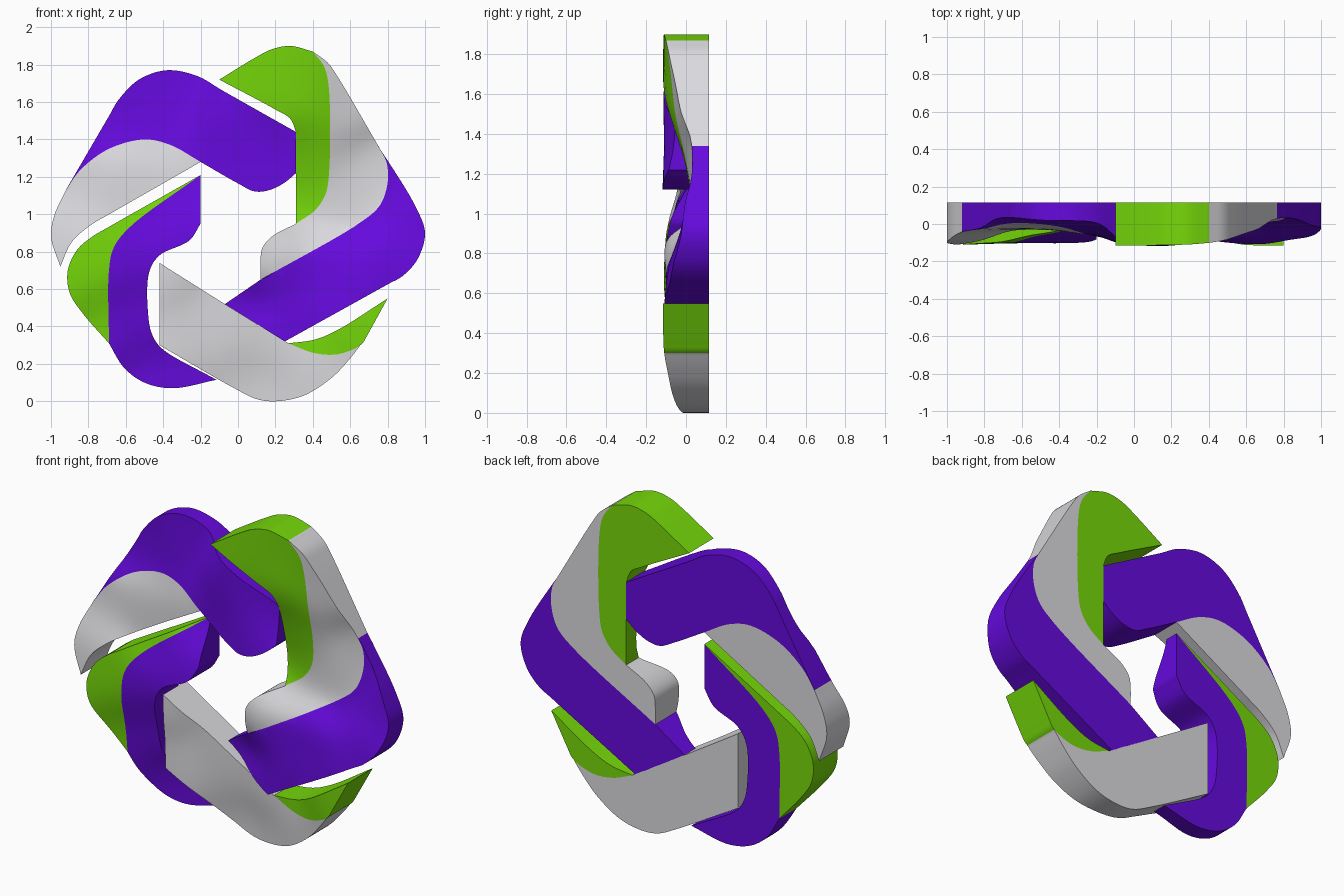
import bpy, bmesh, math
from mathutils import Vector
from mathutils.geometry import delaunay_2d_cdt

if "Cube" in bpy.data.objects:
    bpy.data.objects.remove(bpy.data.objects["Cube"])

BACK = 0.115
GRID = 0.035


def material(name, rgb):
    m = bpy.data.materials.new(name)
    m.use_nodes = True
    m.diffuse_color = (*rgb, 1)
    m.node_tree.nodes["Principled BSDF"].inputs["Base Color"].default_value = (*rgb, 1)
    return m


MATS = [material("purple", (0.13, 0.003, 0.72)),
        material("light grey", (0.71, 0.71, 0.74)),
        material("green", (0.18, 0.69, 0.003))]
PURPLE, GREY, GREEN = range(3)


def smooth(pts, steps=8):
    """Curve through the points, centripetal so long runs stay straight."""
    p = [Vector(q) for q in pts]
    t = [0.0]
    for a, b in zip(p, p[1:]):
        t.append(t[-1] + math.sqrt((b - a).length))
    slope = [(p[i + 1] - p[i]) / (t[i + 1] - t[i]) for i in range(len(p) - 1)]
    tan = [slope[0]]
    for i in range(1, len(p) - 1):
        h0, h1 = t[i] - t[i - 1], t[i + 1] - t[i]
        tan.append((slope[i - 1] * h1 + slope[i] * h0) / (h0 + h1))
    tan.append(slope[-1])
    out = []
    for i in range(len(p) - 1):
        h = t[i + 1] - t[i]
        for k in range(steps):
            s = k / steps
            out.append(p[i] * (2 * s**3 - 3 * s**2 + 1) + tan[i] * h * (s**3 - 2 * s**2 + s)
                       + p[i + 1] * (3 * s**2 - 2 * s**3) + tan[i + 1] * h * (s**3 - s**2))
    return out + [p[-1]]


def depth(x, z, marks):
    """Front surface, blended softly between depth marks (x, z, y)."""
    total = value = 0.0
    for mx, mz, my in marks:
        w = math.exp(-((x - mx)**2 + (z - mz)**2) / 0.035) + 1e-9
        total += w
        value += w * my
    return value / total


def band(name, regions, marks):
    """Solid band: colour regions share edges, flat back, twisting front."""
    points, index, loops = [], {}, []
    for mat, paths in regions:
        loop = []
        for path in paths:
            pts = smooth(path)
            if loop and (pts[0] - loop[-1]).length > 1e-4:
                pts.reverse()
            loop += pts[1:] if loop else pts
        loop.pop()
        area = sum(a.x * b.y - b.x * a.y for a, b in zip(loop, loop[1:] + loop[:1]))
        if area < 0:
            loop.reverse()
        ids = []
        for q in loop:
            key = (round(q.x, 4), round(q.y, 4))
            if key not in index:
                index[key] = len(points)
                points.append(q)
            ids.append(index[key])
        loops.append(ids)
    # inner grid points let the front bend
    rim = points[:]
    for i in range(int(2 / GRID)):
        for j in range(int(2 / GRID)):
            q = Vector((-1 + i * GRID, j * GRID))
            if min((q - r).length_squared for r in rim) > (0.5 * GRID)**2:
                points.append(q)
    flat, _, tris, _, _, source = delaunay_2d_cdt(points, [], loops, 1, 1e-5)

    bm = bmesh.new()
    verts = {}
    for tri, src in zip(tris, source):
        if not src:
            continue
        for k in tri:
            if k not in verts:
                verts[k] = bm.verts.new((flat[k].x, BACK, flat[k].y))
        f = bm.faces.new([verts[k] for k in tri])
        f.material_index = regions[src[0]][0]
    back = set(bm.faces)
    ret = bmesh.ops.extrude_face_region(bm, geom=bm.faces[:], use_keep_orig=True)
    front = {g for g in ret["geom"] if isinstance(g, bmesh.types.BMFace)}
    for v in {v for f in front for v in f.verts}:
        v.co.y = depth(v.co.x, v.co.z, marks)
    # side walls take the colour of the region they border
    for f in bm.faces:
        if f not in back and f not in front:
            for e in f.edges:
                for g in e.link_faces:
                    if g in back:
                        f.material_index = g.material_index
    bmesh.ops.recalc_face_normals(bm, faces=bm.faces[:])
    me = bpy.data.meshes.new(name)
    bm.to_mesh(me)
    bm.free()
    for m in MATS:
        me.materials.append(m)
    ob = bpy.data.objects.new(name, me)
    bpy.context.collection.objects.link(ob)
    bpy.ops.object.select_all(action="DESELECT")
    ob.select_set(True)
    bpy.context.view_layer.objects.active = ob
    bpy.ops.object.shade_smooth_by_angle(angle=math.radians(35))


# upper band: purple arm with grey tail
mid = [(-.92, 1.13), (-.84, 1.24), (-.69, 1.35), (-.5, 1.4), (-.36, 1.37), (-.2, 1.28)]
band("upper_band", [
    (PURPLE, [mid,
              [(-.2, 1.28), (0, 1.165), (.09, 1.122), (.17, 1.13), (.25, 1.17), (.31, 1.22)],
              [(.31, 1.22), (.31, 1.44)],
              [(.31, 1.44), (-.08, 1.66), (-.22, 1.74), (-.38, 1.77), (-.53, 1.72),
               (-.64, 1.61), (-.69, 1.525), (-.92, 1.13)]]),
    (GREY, [mid,
            [(-.2, 1.28), (-.68, 1.005), (-.79, .94), (-.89, .85), (-.95, .72)],
            [(-.95, .72), (-1, .88), (-.98, 1.0), (-.92, 1.13)]]),
], [(.31, 1.44, -.04), (.1, 1.13, -.12), (.06, 1.33, -.12), (.02, 1.5, -.12), (-.35, 1.72, .02),
    (-.65, 1.55, .04), (-.4, 1.5, 0), (-.9, 1.15, -.03), (-.55, 1.2, -.03), (-.2, 1.28, -.06),
    (-.98, .9, -.1), (-.95, .72, -.115)])

# large side band: green top, grey bend, purple arm
mid_a = [(.4, 1.87), (.46, 1.79), (.485, 1.68), (.485, 1.2), (.465, 1.1), (.41, 1.02), (.31, .95)]
mid_b = [(.765, 1.34), (.795, 1.275), (.8, 1.17), (.76, 1.05), (.66, .96), (.12, .65)]
band("side_band", [
    (GREEN, [mid_a,
             [(.31, .95), (.31, 1.44)],
             [(.31, 1.44), (.28, 1.51), (.2, 1.56), (-.1, 1.72)],
             [(-.1, 1.72), (.1, 1.842), (.18, 1.882), (.28, 1.9), (.4, 1.87)]]),
    (GREY, [mid_a,
            [(.31, .95), (.18, .88), (.13, .82), (.12, .75), (.12, .65)],
            mid_b,
            [(.765, 1.34), (.53, 1.74), (.48, 1.81), (.4, 1.87)]]),
    (PURPLE, [mid_b,
              [(.12, .65), (-.07, .52)],
              [(-.07, .52), (.25, .32)],
              [(.25, .32), (.8, .625), (.88, .67), (.96, .76), (1, .9), (.95, 1.04),
               (.805, 1.28), (.765, 1.34)]]),
], [(-.1, 1.72, -.115), (.27, 1.88, -.115), (.3, 1.57, -.11), (.45, 1.75, -.09), (.35, 1.32, -.02),
    (.31, 1.08, .035), (.6, 1.6, -.03), (.8, 1.28, .035), (.6, 1.1, .02), (.13, .78, -.12),
    (1, .95, -.01), (.9, .7, -.08), (.62, .52, -.12), (.45, .65, -.07), (.25, .35, -.08),
    (-.07, .52, .02)])

# bottom band: grey arm with green tail
mid = [(.27, .31), (.4, .26), (.52, .25), (.62, .28), (.665, .31), (.69, .35)]
band("bottom_band", [
    (GREY, [mid,
            [(.69, .35), (.6, .23), (.5, .125), (.35, .03), (.2, 0), (.1, .012), (-.02, .07), (-.42, .3)],
            [(-.42, .3), (-.42, .74)],
            [(-.42, .74), (-.07, .52), (.27, .31)]]),
    (GREEN, [mid,
             [(.69, .35), (.8, .55)],
             [(.8, .55), (.53, .38), (.41, .33), (.27, .31)]]),
], [(-.42, .74, -.1), (-.42, .3, -.08), (-.07, .52, -.06), (-.1, .3, -.055), (0, .06, -.01),
    (.2, 0, .01), (.25, .3, -.05), (.35, .03, -.05), (.5, .13, -.09), (.7, .37, -.115),
    (.8, .55, -.115)])

# left-hand band: green back edge, purple inside
mid = [(-.69, .31), (-.69, .7), (-.665, .82), (-.58, .93), (-.2, 1.21)]
band("hook_band", [
    (GREEN, [mid,
             [(-.2, 1.21), (-.7, .927), (-.78, .88), (-.86, .81), (-.91, .7), (-.9, .58),
              (-.83, .47), (-.69, .31)]]),
    (PURPLE, [mid,
              [(-.2, 1.21), (-.2, .95)],
              [(-.2, .95), (-.26, .86), (-.42, .78), (-.475, .69), (-.48, .46),
               (-.46, .36), (-.41, .285), (-.115, .115)],
              [(-.115, .115), (-.35, .07), (-.5, .1), (-.61, .18), (-.69, .31)]]),
], [(-.2, 1.21, .05), (-.2, .93, -.1), (-.42, .78, -.115), (-.5, 1.04, -.04), (-.75, .87, -.1),
    (-.65, .72, -.11), (-.9, .65, -.115), (-.7, .4, -.05), (-.48, .5, -.05), (-.45, .15, .01),
    (-.12, .12, .03)])
